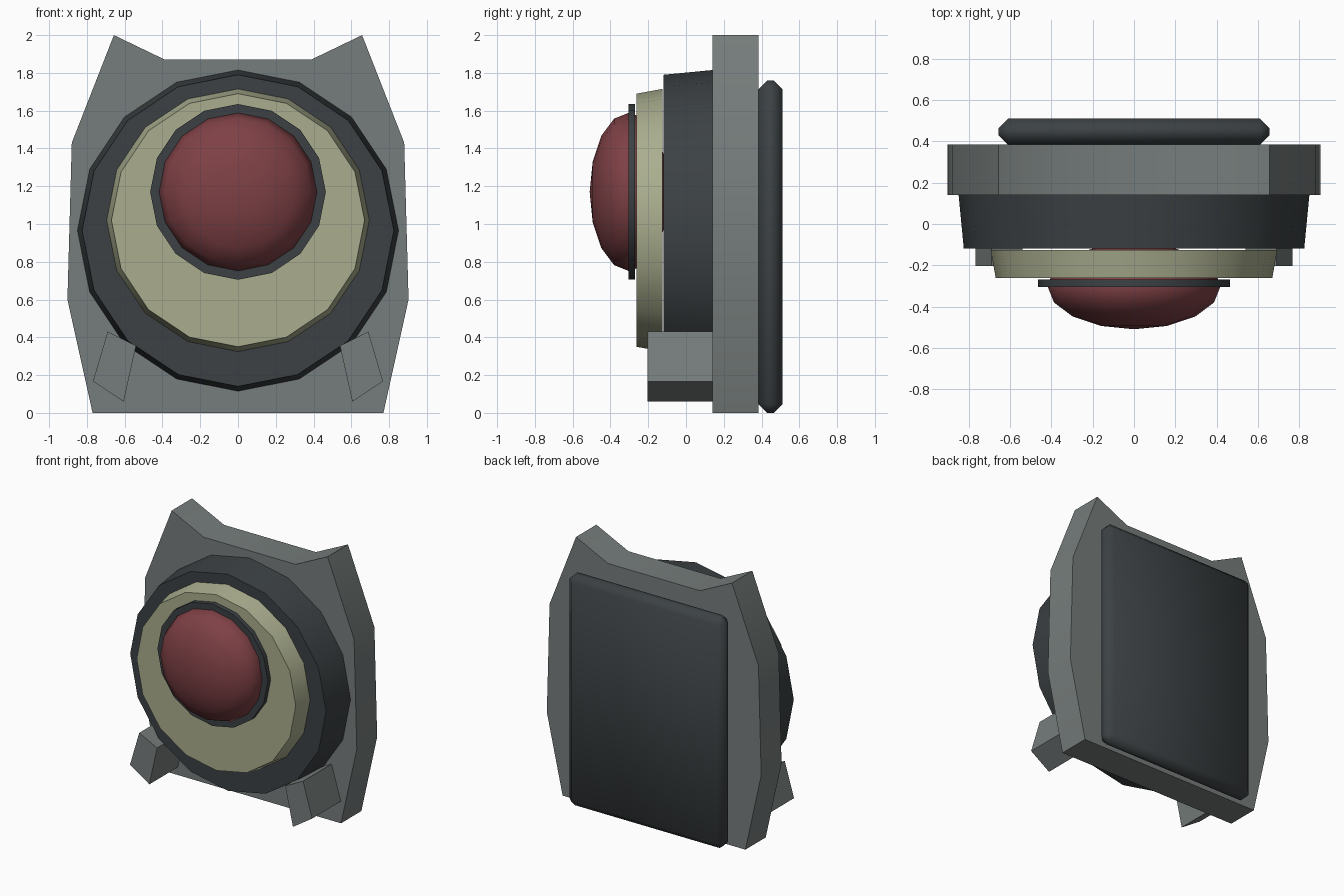
import bpy, bmesh, math
from mathutils import Matrix

if "Cube" in bpy.data.objects:
    bpy.data.objects.remove(bpy.data.objects["Cube"])


def material(name, rgb):
    m = bpy.data.materials.new(name)
    m.diffuse_color = (*rgb, 1)
    m.use_nodes = True
    m.node_tree.nodes["Principled BSDF"].inputs["Base Color"].default_value = m.diffuse_color
    return m


GREY = material("grey", (0.18, 0.205, 0.20))
DARK = material("dark", (0.045, 0.053, 0.057))
CREAM = material("cream", (0.40, 0.42, 0.27))
RED = material("red", (0.21, 0.052, 0.06))

TO_FRONT = Matrix.Rotation(math.radians(90), 4, 'X')  # local +z becomes -y


def finish(name, bm, mat, angle=30):
    bmesh.ops.recalc_face_normals(bm, faces=bm.faces)
    me = bpy.data.meshes.new(name)
    bm.to_mesh(me)
    bm.free()
    me.materials.append(mat)
    ob = bpy.data.objects.new(name, me)
    bpy.context.collection.objects.link(ob)
    bpy.ops.object.select_all(action='DESELECT')
    ob.select_set(True)
    bpy.context.view_layer.objects.active = ob
    bpy.ops.object.shade_smooth_by_angle(angle=math.radians(angle))
    return ob


def prism(name, outline, y0, y1, mat):
    """Extrude an x/z outline from y0 to y1."""
    bm = bmesh.new()
    face = bm.faces.new([bm.verts.new((x, y0, z)) for x, z in outline])
    ext = bmesh.ops.extrude_face_region(bm, geom=[face])
    verts = [v for v in ext["geom"] if isinstance(v, bmesh.types.BMVert)]
    bmesh.ops.translate(bm, vec=(0, y1 - y0, 0), verts=verts)
    return finish(name, bm, mat)


def disc(name, z, y_back, y_front, r_back, r_front, mat):
    """16-sided tapered disc facing the front."""
    bm = bmesh.new()
    place = Matrix.Translation((0, (y_back + y_front) / 2, z)) @ TO_FRONT
    bmesh.ops.create_cone(bm, cap_ends=True, segments=16, radius1=r_back,
                          radius2=r_front, depth=y_back - y_front, matrix=place)
    return finish(name, bm, mat)


# Mounting plate with two pointed ears
half = [(0.77, 0), (0.903, 0.6), (0.88, 1.43), (0.657, 2.0), (0.387, 1.87)]
prism("mounting_plate", half + [(-x, z) for x, z in reversed(half)], 0.14, 0.385, GREY)

# Two tilted feet
foot = [(0.69, 0.43), (0.768, 0.167), (0.605, 0.06), (0.54, 0.355)]
for side, s in (("right", 1), ("left", -1)):
    prism(side + "_foot", [(s * x, z) for x, z in foot], -0.203, 0.14, GREY)

# Stacked round housing
disc("outer_housing", 0.965, 0.14, -0.119, 0.85, 0.825, DARK)
disc("cream_collar", 1.02, -0.125, -0.262, 0.695, 0.67, CREAM)
disc("button_rim", 1.17, -0.27, -0.305, 0.465, 0.465, DARK)

# Red domed button
bm = bmesh.new()
place = Matrix.Translation((0, -0.30, 1.17)) @ TO_FRONT @ Matrix.Diagonal((0.42, 0.42, 0.21, 1))
bmesh.ops.create_uvsphere(bm, u_segments=16, v_segments=8, radius=1, matrix=place)
finish("red_button", bm, RED, 60)

# Chamfered pad on the back
bm = bmesh.new()
place = Matrix.Translation((0, 0.4475, 0.88)) @ Matrix.Diagonal((1.312, 0.127, 1.76, 1))
bmesh.ops.create_cube(bm, size=1, matrix=place)
bmesh.ops.bevel(bm, geom=list(bm.edges), offset=0.046, offset_type='OFFSET',
                segments=1, affect='EDGES')
finish("back_pad", bm, DARK, 60)
